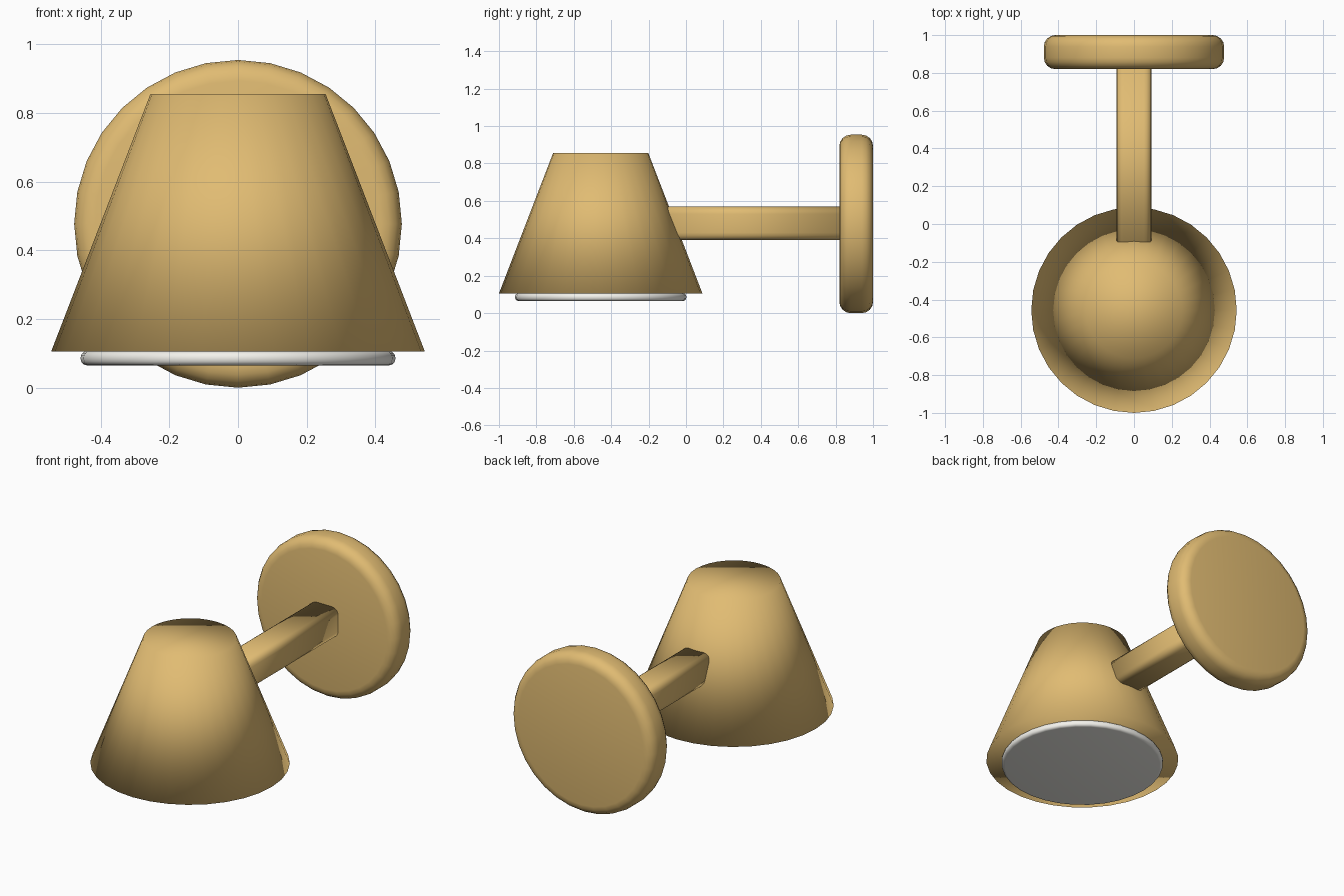
import bpy, bmesh
from math import radians
from mathutils import Matrix, Vector

if "Cube" in bpy.data.objects:
    bpy.data.objects.remove(bpy.data.objects["Cube"])


def material(name, rgb):
    mat = bpy.data.materials.new(name)
    mat.diffuse_color = (*rgb, 1)
    mat.use_nodes = True
    mat.node_tree.nodes["Principled BSDF"].inputs["Base Color"].default_value = mat.diffuse_color
    return mat


brass = material("brass", (0.75, 0.50, 0.17))
white = material("frosted_white", (0.90, 0.89, 0.84))


def finish(name, bm, mat):
    bmesh.ops.recalc_face_normals(bm, faces=bm.faces)
    mesh = bpy.data.meshes.new(name)
    bm.to_mesh(mesh)
    bm.free()
    mesh.shade_smooth()
    mesh.materials.append(mat)
    obj = bpy.data.objects.new(name, mesh)
    bpy.context.collection.objects.link(obj)
    return obj


def round_edges(bm, edges, width, segments=4):
    bmesh.ops.bevel(bm, geom=edges, offset=width, segments=segments,
                    profile=0.5, affect='EDGES')


def disc(name, mat, centre, r_bottom, r_top, depth, bevel=0, tilt=0):
    """Capped cylinder or frustum with optional rounded rims."""
    bm = bmesh.new()
    bmesh.ops.create_cone(bm, cap_ends=True, segments=32,
                          radius1=r_bottom, radius2=r_top, depth=depth)
    if bevel:
        rims = [e for e in bm.edges if any(len(f.verts) > 4 for f in e.link_faces)]
        round_edges(bm, rims, bevel)
    bm.transform(Matrix.Translation(centre) @ Matrix.Rotation(radians(tilt), 4, 'X'))
    return finish(name, bm, mat)


# Round plate against the wall
disc("wall_plate", brass, (0, 0.91, 0.477), 0.477, 0.477, 0.18, 0.06, tilt=90)

# Arm: square bar with rounded long edges, running into the shade
bm = bmesh.new()
bmesh.ops.create_cube(bm, size=1)
y0, y1 = -0.22, 0.84
bm.transform(Matrix.Translation((0, (y0 + y1) / 2, 0.48))
             @ Matrix.Diagonal(Vector((0.184, y1 - y0, 0.18, 1))))
long_edges = [e for e in bm.edges if abs(e.verts[0].co.y - e.verts[1].co.y) > 0.5]
round_edges(bm, long_edges, 0.04)
finish("arm", bm, brass)

# Tapered shade, closed at both ends and smooth all over
disc("shade", brass, (0, -0.456, 0.48), 0.544, 0.255, 0.75)

# Light diffuser under the shade
disc("diffuser", white, (0, -0.456, 0.0855), 0.458, 0.458, 0.041, 0.018)
